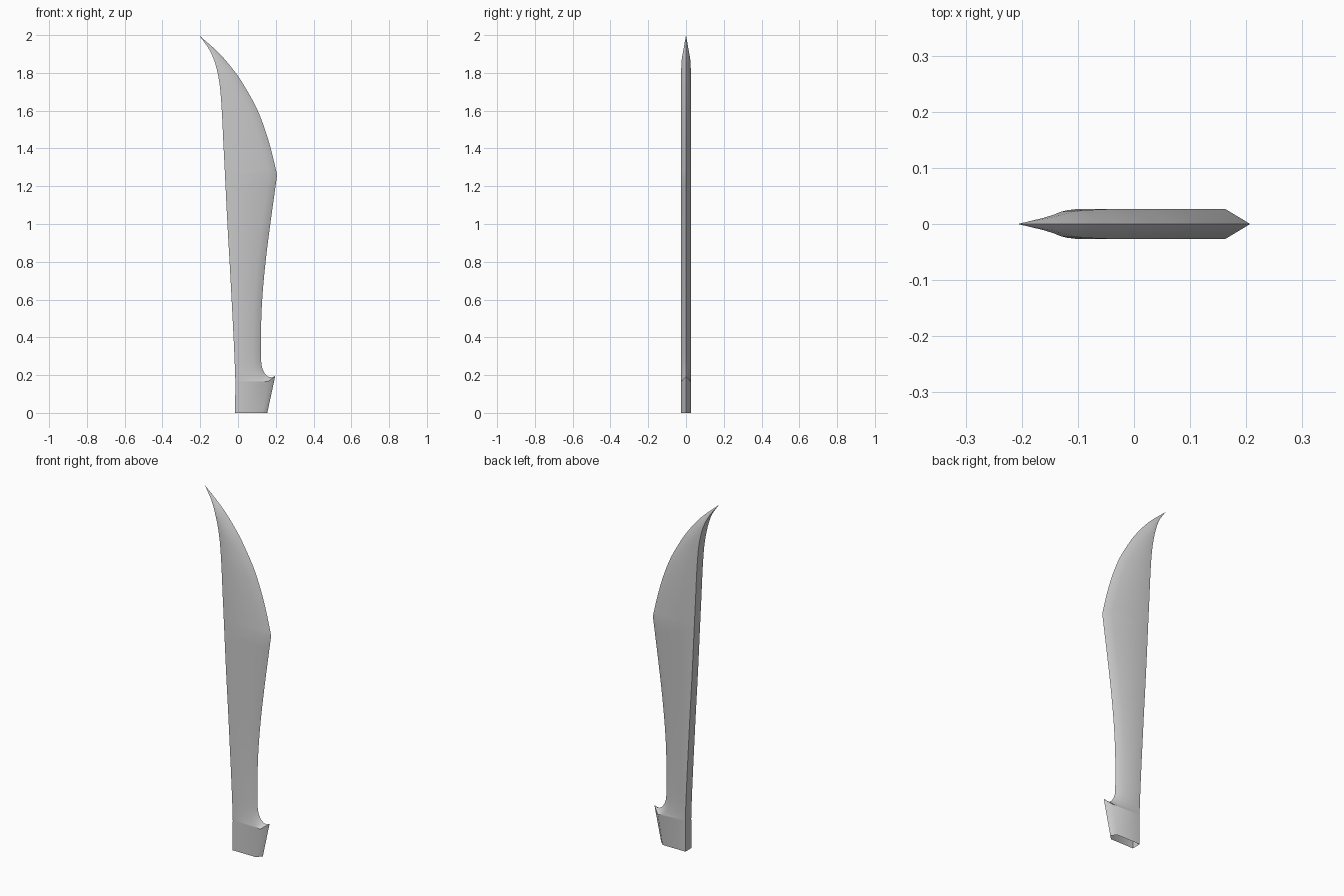
import bpy, bmesh

if "Cube" in bpy.data.objects:
    bpy.data.objects.remove(bpy.data.objects["Cube"])


def curve(pts, z):
    """Smooth x at height z through (z, x) points (cubic Hermite)."""
    n = len(pts)

    def slope(k):
        a, b = pts[max(k - 1, 0)], pts[min(k + 1, n - 1)]
        return (b[1] - a[1]) / (b[0] - a[0])

    for i in range(n - 1):
        (z0, x0), (z1, x1) = pts[i], pts[i + 1]
        if z <= z1 + 1e-9:
            h = z1 - z0
            t = (z - z0) / h
            return ((2*t**3 - 3*t*t + 1) * x0 + (t**3 - 2*t*t + t) * h * slope(i)
                    + (3*t*t - 2*t**3) * x1 + (t**3 - t*t) * h * slope(i + 1))
    return pts[-1][1]


# outline curves as (z, x)
SPINE = [(0, -.015), (.2, -.015), (.7, -.039), (1.0, -.056), (1.4, -.076),
         (1.7, -.093), (1.83, -.115), (1.92, -.15), (2.0, -.207)]
BELLY = [(.27, .123), (.4, .121), (.6, .128), (.8, .146), (1.0, .171), (1.26, .207)]
CLIP = [(1.26, .207), (1.39, .176), (1.5, .143), (1.61, .1), (1.71, .046),
        (1.79, -.005), (1.9, -.096), (2.0, -.207)]

# heel spur and notch: edge x, edge z, shoulder x, shoulder z
HEEL = [(.155, 0, .128, 0), (.197, .195, .158, .165), (.180, .188, .148, .166),
        (.162, .190, .128, .171), (.145, .204, .110, .184),
        (.132, .226, .096, .208), (.125, .25, .088, .24)]


def half_thickness(z):
    if z < 1.78:
        return .0265
    if z < 1.865:
        return .0265 - .0025 * (z - 1.78) / .085
    return .024 * (2 - z) / .135


# rows of (spine x, spine z, shoulder x, shoulder z, edge x, edge z)
rows = []
for i, (ex, ez, sx, sz) in enumerate(HEEL):
    z = sz + .002 * i
    rows.append((curve(SPINE, z), z, sx, sz, ex, ez))
heights = [.27 + .99 * i / 16 for i in range(17)] + [1.26 + .74 * i / 24 for i in range(1, 24)]
for z in heights:
    left = curve(SPINE, z)
    right = curve(BELLY if z <= 1.26 else CLIP, z)
    bevel = min(.038 + .006 * min(z / 1.26, 1), .6 * (right - left))
    rows.append((left, z, right - bevel, z, right, z))

# blade: five-sided section lofted up to the point, open at the bottom
bm = bmesh.new()
rings = []
for lx, lz, sx, sz, ex, ez in rows:
    t = half_thickness(lz)
    rings.append([bm.verts.new(p) for p in (
        (lx, -t, lz), (sx, -t, sz), (ex, 0, ez), (sx, t, sz), (lx, t, lz))])
for a, b in zip(rings, rings[1:]):
    for k in range(5):
        j = (k + 1) % 5
        bm.faces.new((a[k], a[j], b[j], b[k]))
tip = bm.verts.new((-.207, 0, 2))
for k in range(5):
    bm.faces.new((rings[-1][k], rings[-1][(k + 1) % 5], tip))
bmesh.ops.recalc_face_normals(bm, faces=bm.faces)

mesh = bpy.data.meshes.new("blade")
bm.to_mesh(mesh)
bm.free()
blade = bpy.data.objects.new("blade", mesh)
bpy.context.collection.objects.link(blade)
bpy.context.view_layer.objects.active = blade
blade.select_set(True)
bpy.ops.object.shade_smooth_by_angle(angle=0.78)
